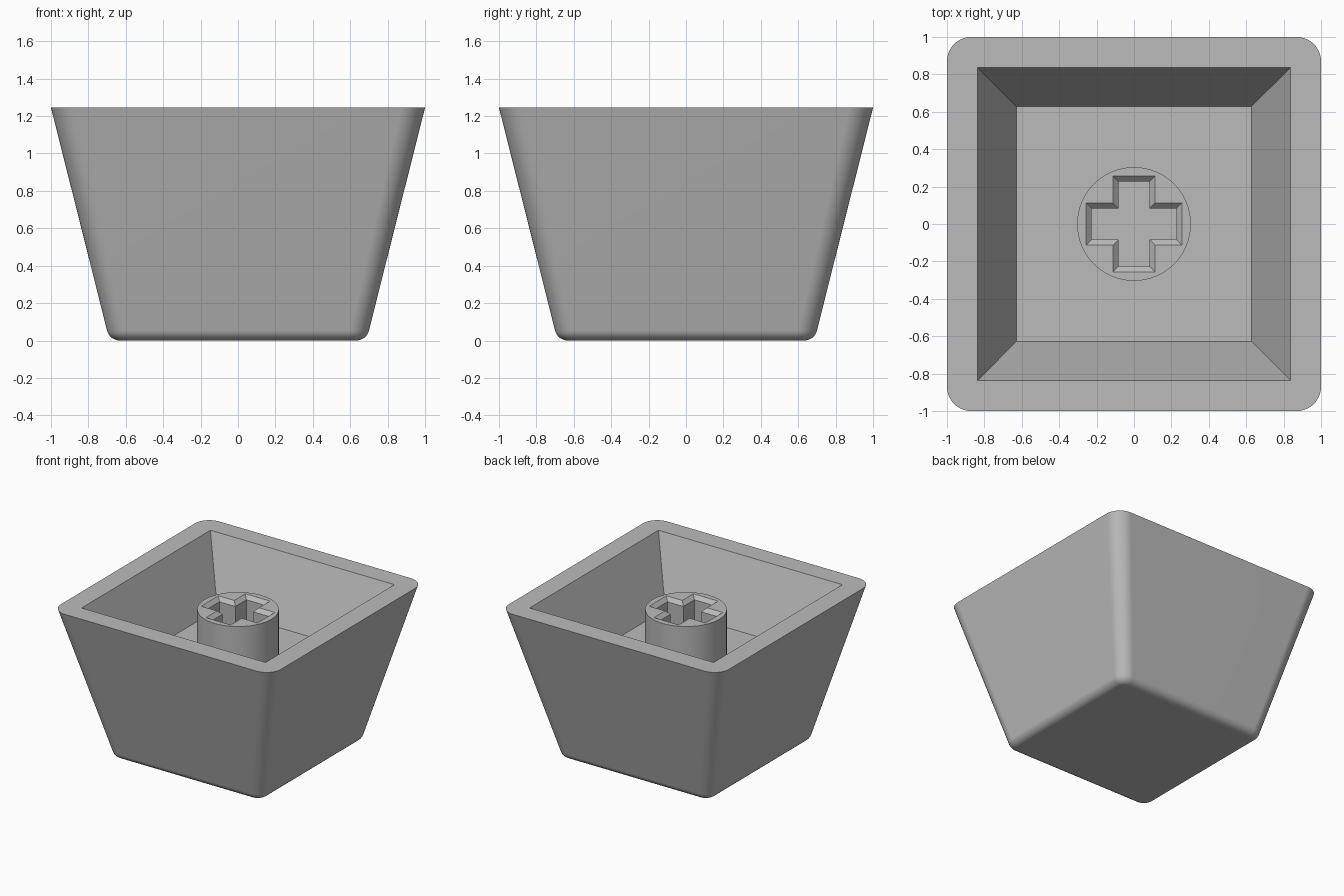
import bpy, bmesh, math

if "Cube" in bpy.data.objects:
    bpy.data.objects.remove(bpy.data.objects["Cube"])

HEIGHT, FLOOR, STEM_TOP = 1.245, 0.73, 1.138

grey = bpy.data.materials.new("mid grey")
grey.diffuse_color = (0.5, 0.5, 0.5, 1)
grey.use_nodes = True
grey.node_tree.nodes["Principled BSDF"].inputs["Base Color"].default_value = grey.diffuse_color


def rounded_square(half, radius, z, steps=10):
    """Points of a square outline with rounded corners."""
    pts = []
    for k in range(4):
        a0 = k * math.pi / 2
        cx = (half - radius) * (1 if k in (0, 3) else -1)
        cy = (half - radius) * (1 if k in (0, 1) else -1)
        for i in range(steps + 1):
            a = a0 + math.pi / 2 * i / steps
            pts.append((cx + radius * math.cos(a), cy + radius * math.sin(a), z))
    return pts


def ring(bm, pts):
    return [bm.verts.new(p) for p in pts]


def loft(bm, rings):
    for a, b in zip(rings, rings[1:]):
        n = len(a)
        for i in range(n):
            j = (i + 1) % n
            bm.faces.new((a[i], a[j], b[j], b[i]))


def finish(bm, name):
    bmesh.ops.recalc_face_normals(bm, faces=bm.faces)
    mesh = bpy.data.meshes.new(name)
    bm.to_mesh(mesh)
    bm.free()
    mesh.materials.append(grey)
    obj = bpy.data.objects.new(name, mesh)
    bpy.context.collection.objects.link(obj)
    bpy.ops.object.select_all(action='DESELECT')
    obj.select_set(True)
    bpy.context.view_layer.objects.active = obj
    bpy.ops.object.shade_smooth_by_angle(angle=math.radians(30))
    weighted = obj.modifiers.new("flat panels", 'WEIGHTED_NORMAL')
    weighted.keep_sharp = True
    return obj


# Cap shell: filleted base, flared sides, flat rim, tapered square recess
bm = bmesh.new()
fillet, core = 0.07, 0.632
tilt = math.atan(0.251)
outline = []
for i in range(9):
    a = -math.pi / 2 + (math.pi / 2 - tilt) * i / 8
    grow = fillet * math.cos(a)
    outline.append((core + grow, 0.033 + grow, fillet + fillet * math.sin(a)))
outline += [(1.0, 0.13, HEIGHT), (0.836, 0, HEIGHT), (0.628, 0, FLOOR)]
rings = [ring(bm, rounded_square(*o)) for o in outline]
loft(bm, rings)
bm.faces.new(rings[0])
bm.faces.new(rings[-1])
bmesh.ops.remove_doubles(bm, verts=bm.verts, dist=1e-5)
finish(bm, "cap_shell")


# Stem: round post with a chamfered cross socket
def cross(length, width, z):
    quarter = [(length, -width), (length, width), (width, width)]
    pts = []
    for k in range(4):
        c, s = round(math.cos(k * math.pi / 2)), round(math.sin(k * math.pi / 2))
        pts += [(x * c - y * s, x * s + y * c, z) for x, y in quarter]
    return pts


def circle(radius, z, n=64):
    return [(radius * math.cos(2 * math.pi * i / n),
             radius * math.sin(2 * math.pi * i / n), z) for i in range(n)]


bm = bmesh.new()
base = FLOOR - 0.02
post = [ring(bm, circle(0.304, z)) for z in (base, STEM_TOP)]
socket = [ring(bm, cross(*c)) for c in ((0.226, 0.082, base),
                                        (0.226, 0.082, STEM_TOP - 0.03),
                                        (0.256, 0.112, STEM_TOP))]
loft(bm, post)
loft(bm, socket)
for loops in ((post[0], socket[0]), (post[1], socket[2])):
    edges = [bm.edges.get((r[i - 1], r[i])) for r in loops for i in range(len(r))]
    bmesh.ops.triangle_fill(bm, edges=edges, use_beauty=True)
finish(bm, "stem")
